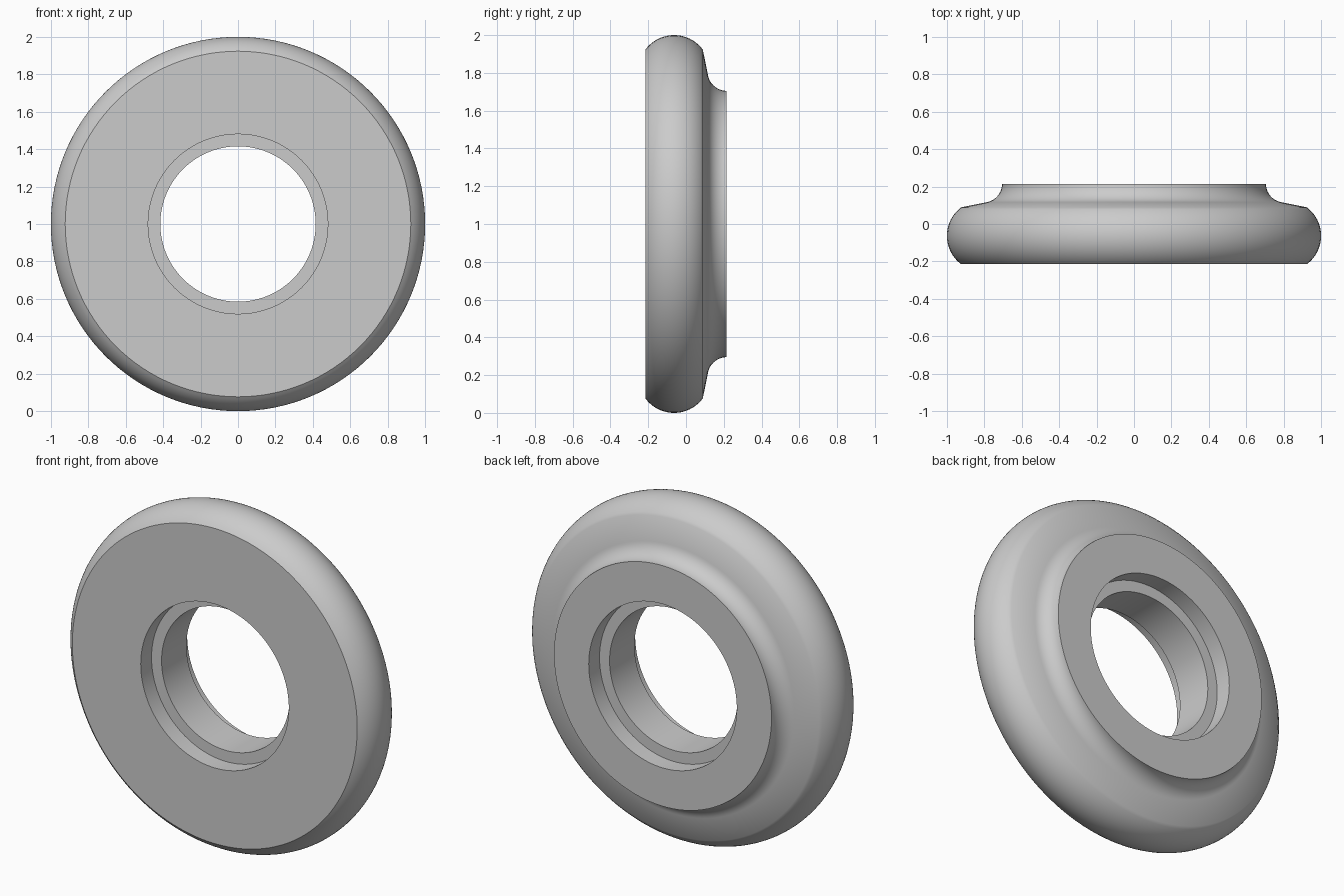
import bpy, bmesh, math
from mathutils import Vector

cube = bpy.data.objects.get("Cube")
if cube:
    bpy.data.objects.remove(cube, do_unlink=True)

SEGMENTS = 128
FRONT, BACK = -0.215, 0.215
STEP = 0.1                      # depth of the recess at each end of the bore


def arc(radius_pos, y_pos, size, start, end, steps):
    """Points (radius, y) along a circular arc, angles in degrees."""
    angles = [math.radians(start + (end - start) * i / steps) for i in range(steps + 1)]
    return [(radius_pos + size * math.cos(a), y_pos + size * math.sin(a)) for a in angles]


# Plain grey material
grey = bpy.data.materials.new("plain grey")
grey.use_nodes = True
colour = (0.6, 0.6, 0.6, 1)
grey.diffuse_color = colour
grey.node_tree.nodes["Principled BSDF"].inputs["Base Color"].default_value = colour

# Half section: rounded rim, sloped shoulder, concave fillet, stepped bore
profile = arc(0.811, -0.063, 0.189, -53.5, 53.5, 20)
profile += arc(0.805, BACK, 0.1, 258.7, 180, 12)
profile += [(0.48, BACK), (0.48, BACK - STEP), (0.415, BACK - STEP),
            (0.415, FRONT + STEP), (0.48, FRONT + STEP), (0.48, FRONT)]

# Turn the section about the front-to-back axis
bm = bmesh.new()
verts = [bm.verts.new((r, y, 1)) for r, y in profile]
edges = [bm.edges.new((a, b)) for a, b in zip(verts, verts[1:] + verts[:1])]
bmesh.ops.spin(bm, geom=verts + edges, cent=Vector((0, 0, 1)), axis=Vector((0, 1, 0)),
               angle=math.tau, steps=SEGMENTS, use_merge=True)
bmesh.ops.remove_doubles(bm, verts=bm.verts, dist=0.0001)
bmesh.ops.recalc_face_normals(bm, faces=bm.faces)
mesh = bpy.data.meshes.new("flanged_ring")
bm.to_mesh(mesh)
bm.free()
mesh.materials.append(grey)
ring = bpy.data.objects.new("flanged_ring", mesh)
bpy.context.collection.objects.link(ring)

# Smooth the curved surfaces, keep the machined corners sharp
bpy.context.view_layer.objects.active = ring
ring.select_set(True)
bpy.ops.object.shade_smooth_by_angle(angle=math.radians(30))
